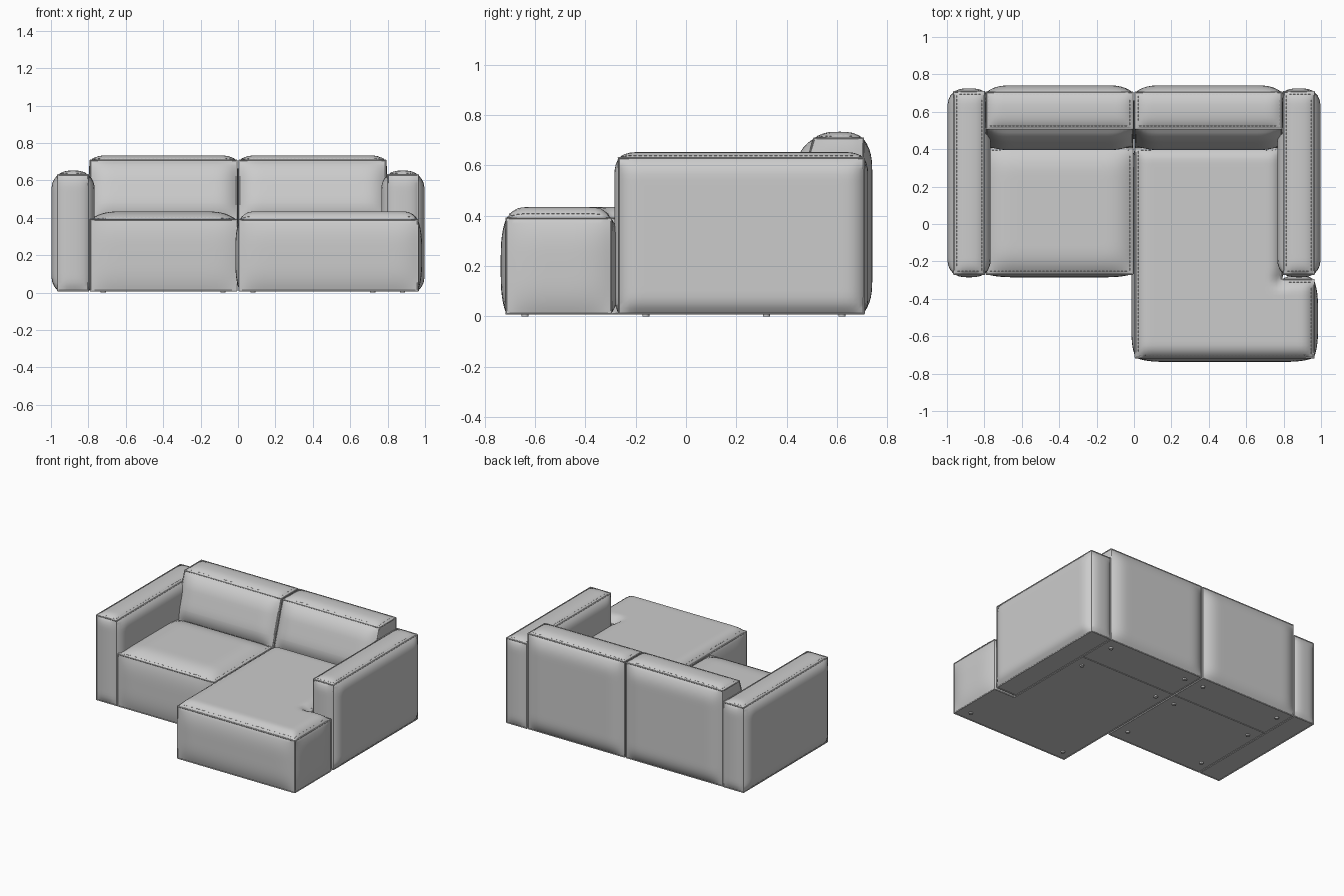
import bpy, bmesh, math
from mathutils import Vector
from mathutils.geometry import intersect_point_line

if "Cube" in bpy.data.objects:
    bpy.data.objects.remove(bpy.data.objects["Cube"])

STEP = 0.022


def finish(bm, name):
    me = bpy.data.meshes.new(name)
    bm.to_mesh(me)
    bm.free()
    ob = bpy.data.objects.new(name, me)
    bpy.context.collection.objects.link(ob)
    bpy.ops.object.select_all(action='DESELECT')
    ob.select_set(True)
    bpy.context.view_layer.objects.active = ob
    bpy.ops.object.shade_smooth_by_angle(angle=math.radians(35))
    return ob


def rod(bm, a, b, r, sides=6):
    # thin closed cylinder from a to b
    q = (b - a).to_track_quat('Z', 'Y')
    rings = []
    for p in (a, b):
        rings.append([bm.verts.new(p + q @ Vector((r * math.cos(t), r * math.sin(t), 0)))
                      for t in (2 * math.pi * k / sides for k in range(sides))])
    for k in range(sides):
        j = (k + 1) % sides
        bm.faces.new((rings[0][k], rings[0][j], rings[1][j], rings[1][k]))
    bm.faces.new(rings[0][::-1])
    bm.faces.new(rings[1])


def seg_dist(p, a, b):
    q, t = intersect_point_line(p, a, b)
    return (p - a.lerp(b, min(max(t, 0), 1))).length


def cushion(name, outline, axis, lo, hi, bulge, w):
    """Upholstered prism: each panel swells between its seams, seams are piped."""
    def at(p, h):
        return (h, p[0], p[1]) if axis == 'x' else (p[0], p[1], h)
    bm = bmesh.new()
    base = bm.faces.new([bm.verts.new(at(p, lo)) for p in outline])
    res = bmesh.ops.extrude_face_region(bm, geom=[base], use_keep_orig=True)
    off = Vector(at((0, 0), hi - lo))
    for g in res['geom']:
        if isinstance(g, bmesh.types.BMVert):
            g.co += off
    bmesh.ops.recalc_face_normals(bm, faces=bm.faces[:])
    bm.normal_update()
    panels = []
    for i, f in enumerate(bm.faces):
        f.material_index = i
        loop = [v.co.copy() for v in f.verts]
        n = f.normal.copy()
        amount = 0 if n.z < -0.5 else sum(abs(n[k]) * bulge[k] for k in range(3))
        panels.append((n, amount, list(zip(loop, loop[1:] + loop[:1]))))
    seams = [(e.verts[0].co.copy(), e.verts[1].co.copy()) for e in bm.edges]

    # slice into a fine grid
    cos = [v.co.copy() for v in bm.verts]
    for k in range(3):
        a, b = min(c[k] for c in cos), max(c[k] for c in cos)
        count = max(2, round((b - a) / STEP))
        nrm = Vector((0, 0, 0))
        nrm[k] = 1
        for i in range(1, count):
            p = Vector((0, 0, 0))
            p[k] = a + (b - a) * i / count + 0.0003
            bmesh.ops.bisect_plane(bm, geom=bm.verts[:] + bm.edges[:] + bm.faces[:],
                                   dist=1e-5, plane_co=p, plane_no=nrm)

    # swell every panel away from its seams
    def swell(p, panel, width):
        f = panel[1]
        for a, b in panel[2]:
            f *= 1 - (1 - min(seg_dist(p, a, b) / width, 1)) ** 3
        return f
    widths = []
    for n, amt, edges in panels:
        short = min((b - a).length for a, b in edges)
        widths.append(min(w, short / 2))
    moves = {}
    for f in bm.faces:
        i = f.material_index
        for v in f.verts:
            if v not in moves:
                moves[v] = panels[i][0] * swell(v.co, panels[i], widths[i])
        f.material_index = 0
    for v, d in moves.items():
        v.co += d
    finish(bm, name)

    # piping along seams, stitches on the top panel
    bm = bmesh.new()
    for a, b in seams:
        rod(bm, a, b, 0.004)
    for panel, width in zip(panels, widths):
        n, amt, edges = panel
        if n.z < 0.9:
            continue
        for a, b in edges:
            t = (b - a).normalized()
            inward = n.cross(t) * 0.014
            length = (b - a).length
            count = int((length - 0.04) / 0.02)
            for k in range(count):
                p = a + t * (0.02 + k * 0.02) + inward
                q = p + t * 0.012
                rod(bm, p + n * swell(p, panel, width), q + n * swell(q, panel, width), 0.002, 4)
    finish(bm, name + "_piping")


def rect(x0, x1, y0, y1):
    return [(x0, y0), (x1, y0), (x1, y1), (x0, y1)]


# arms and backs, one per side
back_profile = [(0.41, 0.01), (0.41, 0.39), (0.51, 0.708), (0.705, 0.708), (0.705, 0.01)]
for side, s in (("left", -1), ("right", 1)):
    x0, x1 = sorted((s * 0.80, s * 0.963))
    cushion(side + "_arm", rect(x0, x1, -0.268, 0.708), 'z', 0.01, 0.63, (0.034, 0.017, 0.023), 0.09)
    x0, x1 = sorted((s * 0.008, s * 0.79))
    cushion(side + "_back", back_profile, 'x', x0, x1, (0.008, 0.036, 0.026), 0.14)

# seat and L-shaped chaise
cushion("seat", rect(-0.79, -0.008, -0.268, 0.41), 'z', 0.01, 0.39, (0.01, 0.017, 0.044), 0.17)
chaise = [(0.008, -0.715), (0.962, -0.715), (0.962, -0.297), (0.79, -0.297), (0.79, 0.41), (0.008, 0.41)]
cushion("chaise", chaise, 'z', 0.01, 0.39, (0.022, 0.022, 0.044), 0.17)

# small glides under the frame
bm = bmesh.new()
spots = [(sx * x, y) for sx in (-1, 1) for x in (0.08, 0.72) for y in (0.32, 0.62)]
spots += [(-0.08, -0.16), (-0.72, -0.16), (0.08, -0.64), (0.88, -0.64)]
for x, y in spots:
    rod(bm, Vector((x, y, 0)), Vector((x, y, 0.015)), 0.014, 12)
finish(bm, "feet")
